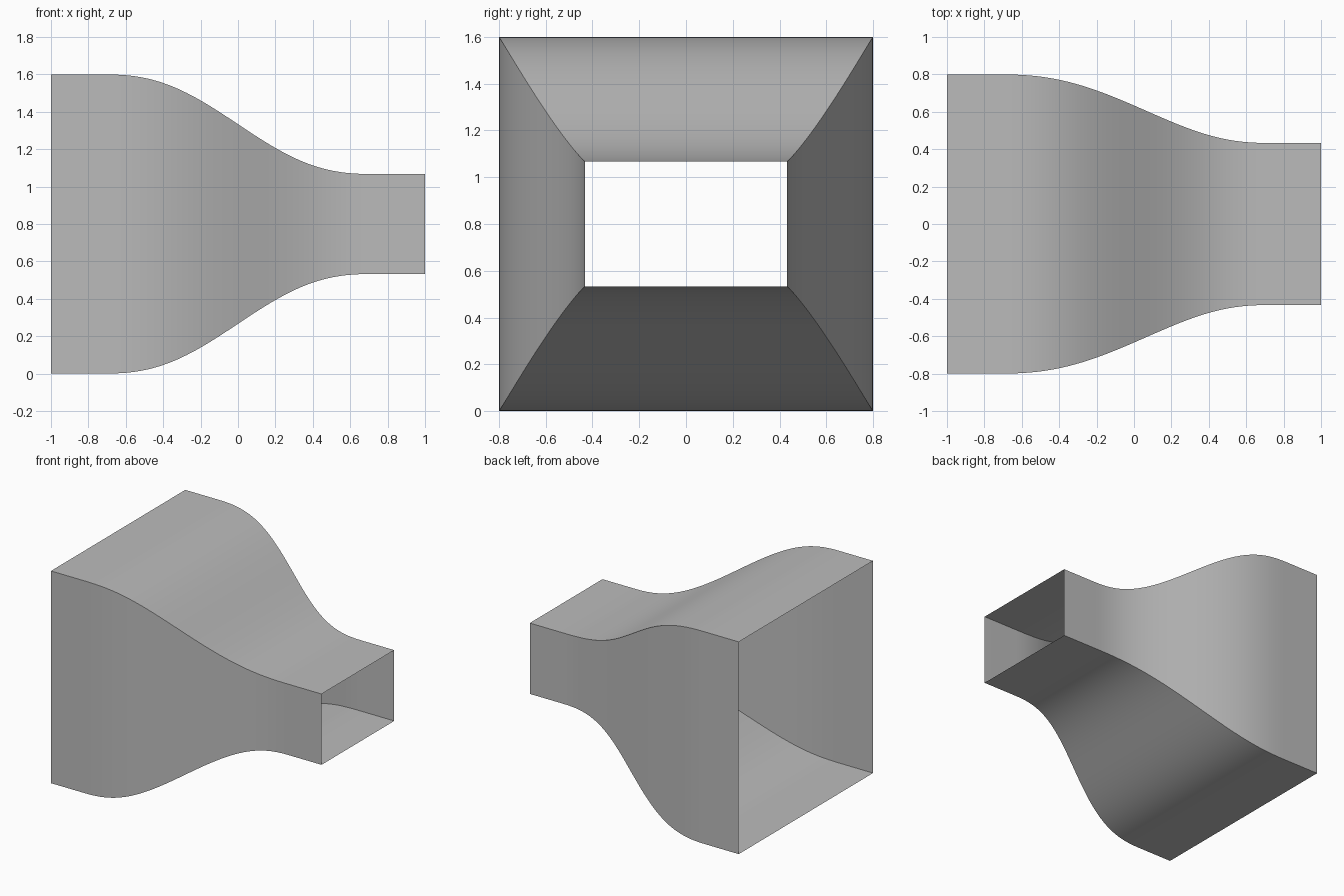
import bpy
import bmesh

cube = bpy.data.objects.get("Cube")
if cube:
    bpy.data.objects.remove(cube, do_unlink=True)

# Overall dimensions of the tapering duct
CENTRE_Z = 0.8
INLET_HALF = 0.8
OUTLET_HALF_WIDTH = 0.433
OUTLET_HALF_HEIGHT = 0.267
TAPER_END = 0.75
STEPS = 60

# Single grey material
grey = bpy.data.materials.new("plain grey")
grey.use_nodes = True
grey.diffuse_color = (0.5, 0.5, 0.5, 1)
grey.node_tree.nodes["Principled BSDF"].inputs["Base Color"].default_value = (0.5, 0.5, 0.5, 1)


def ease(t):
    """Quintic S-curve, flat at both ends."""
    return t ** 3 * (10 - 15 * t + 6 * t * t)


def section(t):
    """Half width and half height of the duct at taper position t."""
    late = t - 0.2 * t * t * (1 - t)
    half_width = INLET_HALF + (OUTLET_HALF_WIDTH - INLET_HALF) * ease(late)
    half_height = INLET_HALF + (OUTLET_HALF_HEIGHT - INLET_HALF) * ease(t)
    return half_width, half_height


# Stations along the duct: straight inlet, curved taper, straight outlet
stations = [(-1, *section(0))]
for i in range(STEPS + 1):
    t = i / STEPS
    stations.append((TAPER_END * (2 * t - 1), *section(t)))
stations.append((1, *section(1)))


def wall(name, start, end):
    """Thin curved sheet between two corner lines given as (y, z) signs."""
    bm = bmesh.new()
    rows = []
    for x, w, h in stations:
        rows.append([bm.verts.new((x, sy * w, CENTRE_Z + sz * h))
                     for sy, sz in (start, end)])
    for a, b in zip(rows, rows[1:]):
        face = bm.faces.new((a[0], b[0], b[1], a[1]))
        face.smooth = True
    mesh = bpy.data.meshes.new(name)
    bm.to_mesh(mesh)
    bm.free()
    mesh.materials.append(grey)
    obj = bpy.data.objects.new(name, mesh)
    bpy.context.collection.objects.link(obj)


# Four walls, open at both ends, normals facing outward
wall("front_wall", (-1, -1), (-1, 1))
wall("top_wall", (-1, 1), (1, 1))
wall("back_wall", (1, 1), (1, -1))
wall("bottom_wall", (1, -1), (-1, -1))
